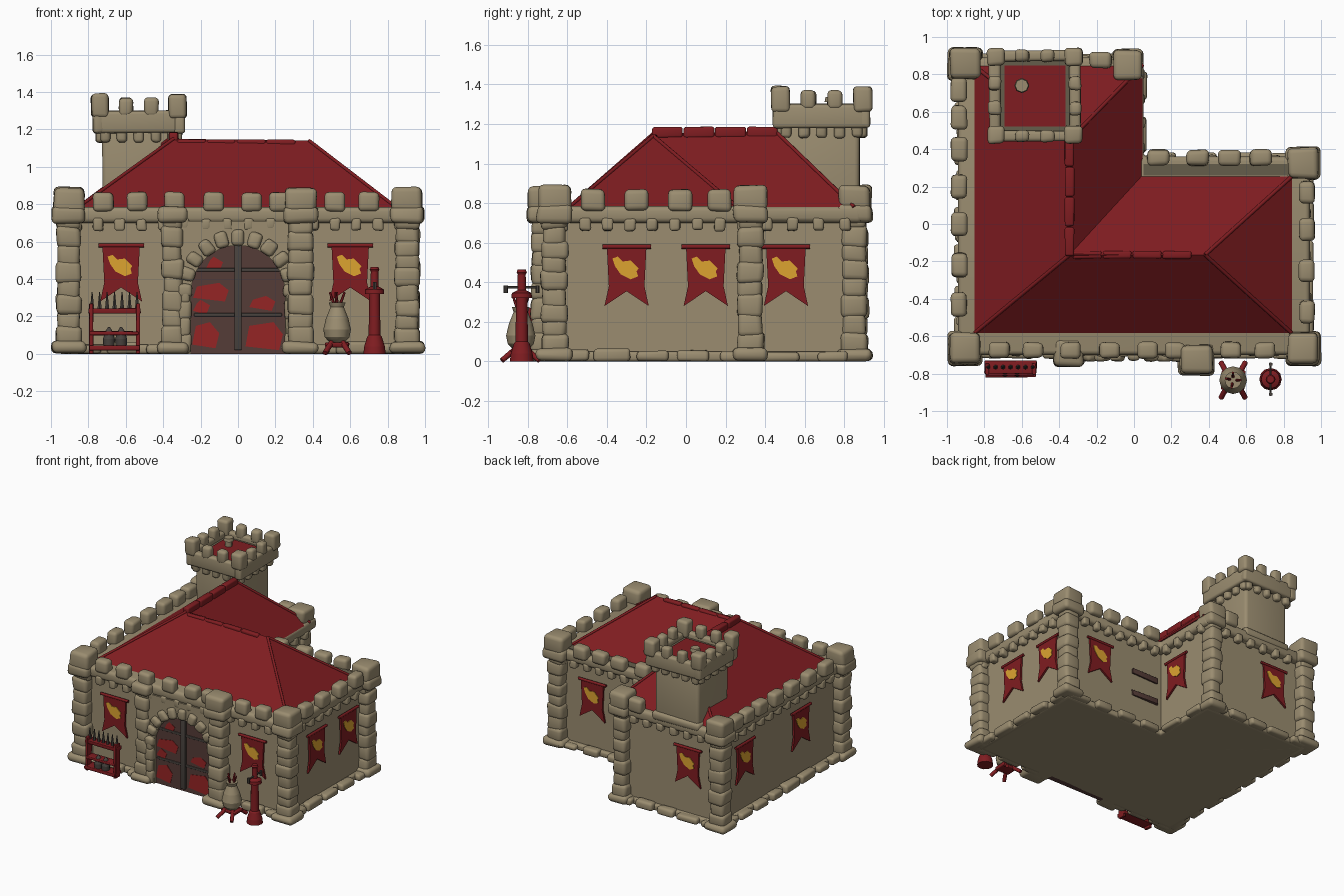
import bpy, bmesh, math, random
from mathutils import Matrix, Vector

if "Cube" in bpy.data.objects:
    bpy.data.objects.remove(bpy.data.objects["Cube"])
random.seed(4)

def material(name, col):
    m = bpy.data.materials.new(name)
    m.diffuse_color = (*col, 1)
    m.use_nodes = True
    m.node_tree.nodes["Principled BSDF"].inputs["Base Color"].default_value = m.diffuse_color
    return m
STONE = material("tan stone", (0.325, 0.265, 0.162))
DARK = material("dark stone", (0.13, 0.11, 0.07))
RED = material("red", (0.215, 0.012, 0.015))
GOLD = material("gold", (0.72, 0.37, 0.03))
DOOR = material("door brown", (0.09, 0.045, 0.038))
IRON = material("dark iron", (0.065, 0.055, 0.048))
PATCH = material("bright red paint", (0.30, 0.018, 0.018))

def finish(bm, name, mat, angle=50):
    bmesh.ops.recalc_face_normals(bm, faces=bm.faces[:])
    me = bpy.data.meshes.new(name)
    bm.to_mesh(me)
    bm.free()
    me.materials.append(mat)
    for p in me.polygons:
        p.use_smooth = True
    me.set_sharp_from_angle(angle=math.radians(angle))
    ob = bpy.data.objects.new(name, me)
    bpy.context.collection.objects.link(ob)
    return ob

# boxes given as (cx, cy, z0, sx, sy, sz[, tilt]), rounded and slightly uneven
def boxes(name, items, mat=STONE, bevel=0.022, jitter=0.005):
    bm = bmesh.new()
    for cx, cy, z0, sx, sy, sz, *tilt in items:
        m = (Matrix.Translation((cx, cy, z0 + sz / 2)) @ Matrix.Rotation(tilt[0] if tilt else 0, 4, 'Y')
             @ Matrix.Diagonal((sx, sy, sz, 1)))
        for v in bmesh.ops.create_cube(bm, size=1, matrix=m)['verts']:
            v.co += Vector([random.uniform(-jitter, jitter) for _ in range(3)])
            v.co.z = max(v.co.z, 0)
    if bevel:
        bmesh.ops.bevel(bm, geom=bm.edges[:], offset=bevel, segments=3, profile=0.5, affect='EDGES', clamp_overlap=True)
    return finish(bm, name, mat)

# outline in x/z extruded between two y values, then placed
def plate(name, pts, y0, y1, mat, place=Matrix()):
    bm = bmesh.new()
    f = bm.faces.new([bm.verts.new((x, y0, z)) for x, z in pts])
    r = bmesh.ops.extrude_face_region(bm, geom=[f])
    for v in r['geom']:
        if isinstance(v, bmesh.types.BMVert):
            v.co.y = y1
    bm.transform(place)
    return finish(bm, name, mat)

# tapered rods between point pairs: (a, b, r1, r2)
def rods(name, items, mat, sides=8):
    bm = bmesh.new()
    for a, b, r1, r2 in items:
        a, b = Vector(a), Vector(b)
        q = (b - a).to_track_quat('Z', 'Y').to_matrix().to_4x4()
        bmesh.ops.create_cone(bm, cap_ends=True, segments=sides, radius1=r1, radius2=r2, depth=(b - a).length,
                              matrix=Matrix.Translation((a + b) / 2) @ q)
    return finish(bm, name, mat)

# turned profile (r, z) about a vertical axis
def lathe(name, prof, x, y, mat, n=12):
    return rods(name, [((x, y, z0), (x, y, z1), r0, r1) for (r0, z0), (r1, z1) in zip(prof, prof[1:])], mat, n)

# L-shaped footprint grown by an offset
def foot(o):
    return [(-.89 - o, -.65 - o), (.89 + o, -.65 - o), (.89 + o, .31 + o), (o, .31 + o), (o, .84 + o), (-.89 - o, .84 + o)]

def ell(name, o, z0, z1, bevel, mat=STONE):
    bm = bmesh.new()
    f = bm.faces.new([bm.verts.new((x, y, z0)) for x, y in foot(o)])
    r = bmesh.ops.extrude_face_region(bm, geom=[f])
    for v in r['geom']:
        if isinstance(v, bmesh.types.BMVert):
            v.co.z = z1
    if bevel:
        bmesh.ops.bevel(bm, geom=bm.edges[:], offset=bevel, segments=3, profile=0.5, affect='EDGES')
    return finish(bm, name, mat)

# walls, plinth, cornice, rear wall walk
ell("walls", 0, 0, .75, 0)
ell("plinth", .03, 0, .05, .015)
ell("cornice", .05, .70, .785, .025)
boxes("rear_wall_walk", [(.45, .29, .75, .80, .06, .04)], DARK, 0, 0)

# small corbels and uneven plinth stones along every wall
corbels, footing = [], []
c, s = foot(.03), foot(.035)
for i in range(6):
    for pts, gap, out in ((c, .11, corbels), (s, .19, footing)):
        a, b = Vector(pts[i]), Vector(pts[(i + 1) % 6])
        n = max(2, int((b - a).length / gap))
        along = abs(b.x - a.x) > .1
        for k in range(n):
            p = a.lerp(b, (k + .5) / n)
            if out is corbels:
                out.append((p.x, p.y, .66, .055, .055, .065))
            elif not (i == 0 and abs(p.x) < .3):
                w, t = random.uniform(.13, .19), .07
                out.append((p.x, p.y, 0, w if along else t, t if along else w, random.uniform(.045, .07)))
boxes("corbels", corbels, bevel=.015)
boxes("footing_stones", footing)

# battlements around the outer edges
mer = [(x, -.675, .76, .11, .085, .105) for x in (-.72, -.54, -.34, -.13, .07, .22, .52, .70)]
mer += [(.925, y, .76, .085, .12, .11) for y in (-.47, -.25, -.03, .17)]
mer += [(x, .355, .76, .12, .085, .10) for x in (.13, .34, .51, .68)]
mer += [(-.935, y, .76, .085, .13, .11) for y in (-.43, -.22, 0, .2, .4, .57, .72)]
mer += [(-.18, .875, .76, .12, .085, .11)]
boxes("battlements", mer, bevel=.025)

# stacked stone columns at the outer corners and beside the gate
cols = []
def column(x, y, sx, sy, cap):
    cols.append((x, y, 0, sx + .05, sy + .05, .065))
    z, k = .05, 0
    while z < .70:
        h = random.uniform(.075, .1)
        g = .012 * (k % 2)
        cols.append((x, y, z - .012, sx - g, sy - g, h + .024))
        z += h
        k += 1
    cols.append((x, y, .70, sx + .045, sy + .045, .09))
    if cap:
        cols.append((x, y, .76, sx + .03, sy + .03, .13))
for i in (0, 1, 2, 5):
    column(*foot(.015)[i], .135, .135, True)
column(-.035, .85, .12, .13, True)
column(-.35, -.69, .115, .10, False)
column(.335, -.725, .14, .12, True)
boxes("stone_columns", cols, bevel=.032, jitter=.008)

# gate: arched surround, wedge stones and double door
def arch(r, z=.33, n=16):
    return [(-r, 0)] + [(-r * math.cos(math.pi * k / n), z + r * math.sin(math.pi * k / n)) for k in range(n + 1)] + [(r, 0)]
plate("gate_surround", [(-.36, 0)] + arch(.25) + [(.36, 0), (.36, .71), (-.36, .71)], -.64, -.705, STONE)
wedges = []
for k in range(11):
    t = math.pi * k / 10
    wedges.append((-.285 * math.cos(t), -.705, .33 + .285 * math.sin(t) - .035, .07, .06, .085, t - math.pi / 2))
for sx in (-1, 1):
    wedges += [(sx * .285, -.705, z, .07 - .012 * (j % 2), .06, .11) for j, z in enumerate((0, .09, .18, .265))]
boxes("arch_stones", wedges)
plate("gate_door", arch(.255), -.64, -.685, DOOR)
boxes("door_straps", [(sx * .125, -.686, z, .22, .014, .018) for sx in (-1, 1) for z in (.20, .44)]
      + [(0, -.69, .02, .04, .026, .56)], IRON, .005, 0)
for x0, x1, z0, z1 in ((-.245, -.1, .05, .17), (-.24, -.05, .30, .38), (-.24, -.15, .23, .29), (.04, .24, .04, .17),
                       (.06, .2, .25, .31), (-.17, -.08, .46, .52)):
    plate("door_paint", [(x0, z0), (x1 - .02, z0 - .02), (x1, (z0 + z1) / 2), (x1 - .05, z1), (x0 + .02, z1 - .02)], -.684, -.688, PATCH)

# hipped L-shaped roof with ridge and hip rolls
E = [(-.86, -.59, .78), (.85, -.59, .78), (.85, .26, .78), (.045, .26, .78), (.045, .85, .78), (-.86, .85, .78)]
R = [(-.345, -.165, 1.15), (.38, -.165, 1.14), (-.345, .45, 1.165)]
bm = bmesh.new()
e, r = [bm.verts.new(p) for p in E], [bm.verts.new(p) for p in R]
for f in ((e[0], e[1], r[1], r[0]), (e[1], e[2], r[1]), (e[2], e[3], r[0], r[1]), (e[3], e[4], r[2], r[0]),
          (e[4], e[5], r[2]), (e[5], e[0], r[0], r[2]), e[::-1]):
    bm.faces.new(f)
finish(bm, "roof", RED, 15)
rods("roof_rolls", [(R[a], E[b], .01, .01) for a, b in ((0, 0), (1, 1), (1, 2), (2, 4), (2, 5))], RED)
ridge = [(-.345, -.17 + k * .16 + .075, 1.13, .05, .155, .055) for k in range(4)]
ridge += [(-.25 + k * .16, -.165, 1.108, .155, .04, .038) for k in range(4)]
boxes("ridge_tiles", ridge, RED, .012, .002)

# tower: shaft, flared crown, corbels, battlements, red floor
tx, ty = -.53, .685
boxes("tower_shaft", [(tx, ty, .70, .39, .385, .50), (tx, ty, .74, .42, .42, .07)], bevel=.025)
crown, teeth = [], []
for s in (-1, 1):
    crown += [(tx + s * .215, ty, 1.18, .06, .49, .12), (tx, ty + s * .215, 1.18, .49, .06, .12)]
    for d in (-.067, .067):
        teeth += [(tx + s * .215, ty + d, 1.27, .065, .075, .1), (tx + d, ty + s * .215, 1.27, .075, .065, .1)]
    for d in (-1, 1):
        teeth.append((tx + s * .208, ty + d * .208, 1.26, .095, .095, .13))
    for k in range(5):
        d = (k - 2) * .09
        crown += [(tx + s * .2, ty + d, 1.13, .06, .055, .09), (tx + d, ty + s * .2, 1.13, .055, .06, .09)]
boxes("tower_crown", crown, bevel=.018)
boxes("tower_battlements", teeth, bevel=.022)
boxes("tower_ledge", [(tx, ty, 1.19, .40, .40, .07)], DARK, 0, 0)
boxes("tower_floor", [(tx, ty, 1.21, .325, .325, .056)], RED, 0, 0)
rods("tower_peg", [((-.6, .74, 1.24), (-.6, .74, 1.32), .027, .027), ((-.6, .74, 1.31), (-.6, .74, 1.335), .04, .035)], STONE)

# banners on every wall
def banner(x, y, turn):
    m = Matrix.Translation((x, y, .58)) @ Matrix.Rotation(math.radians(turn), 4, 'Z')
    plate("banner_cloth", [(-.1, 0), (-.09, -.2), (-.112, -.30), (0, -.225), (.112, -.30), (.09, -.2), (.1, 0)], -.01, -.025, RED, m)
    plate("banner_emblem", [(-.072, -.06), (-.045, -.05), (-.02, -.075), (.02, -.07), (.06, -.11), (.05, -.125),
                            (.058, -.15), (.02, -.165), (-.03, -.14), (-.058, -.1)], -.024, -.03, GOLD, m)
    rods("banner_rail", [(m @ Vector((-.122, -.022, 0)), m @ Vector((.122, -.022, 0)), .011, .011)], RED)
for b in ((-.625, -.65, 0), (.6, -.65, 0), (.89, -.3, 90), (.89, .1, 90), (0, .505, 90),
          (.6, .31, 180), (-.62, .84, 180), (-.89, .55, -90), (-.89, -.16, -90)):
    banner(*b)
boxes("rear_planks", [(.16, .313, z, .24, .02, .045) for z in (.26, .44)], DOOR, .004)

# weapon rack
rx, ry = -.66, -.775
boxes("rack_frame", [(rx + s * .125, ry, 0, .022, .06, .27) for s in (-1, 1)]
      + [(rx, ry, .02, .27, .09, .025), (rx, ry, .10, .26, .07, .02), (rx, ry + .01, .215, .28, .07, .03)], RED, .005, .002)
rods("rack_weapons", [((rx + d, ry + .01, .23), (rx + d, ry + .01, .33), .014, .003)
                      for d in (-.12, -.08, -.04, 0, .04, .08, .12)], IRON, 6)
for d in (-.03, .035):
    lathe("rack_helmet", [(.03, .045), (.032, .08), (.02, .12), (.004, .145)], rx + d, ry - .01, IRON, 8)

# jar of sticks on a red stand
jx, jy = .53, -.835
lathe("jar", [(.035, .055), (.066, .09), (.074, .13), (.06, .19), (.036, .25), (.045, .275)], jx, jy, STONE)
rods("jar_stand", [((jx + .03 * a, jy + .03 * b, .06), (jx + .065 * a, jy + .095 * b, .005), .015, .014) for a in (-1, 1) for b in (-1, 1)], RED)
boxes("jar_tray", [(jx, jy, .035, .13, .1, .025)], RED, .008)
rods("jar_sticks", [((jx, jy, .22), (jx + .04 * math.cos(t), jy + .04 * math.sin(t), .33), .01, .006) for t in (0, 1.6, 2.9, 4.5)], RED, 6)

# red post with iron crossbar
px, py = .73, -.83
lathe("post", [(.06, 0), (.055, .04), (.04, .09), (.032, .1), (.028, .32), (.052, .32), (.05, .345), (.022, .36), (.02, .44), (.026, .45), (.02, .465)], px, py, RED)
rods("post_crossbar", [((px, py - .085, .375), (px, py + .085, .375), .007, .007)], IRON, 6)
rods("post_hooks", [((px, py + s * .08, .345), (px, py + s * .08, .385), .011, .011) for s in (-1, 1)], IRON, 6)
